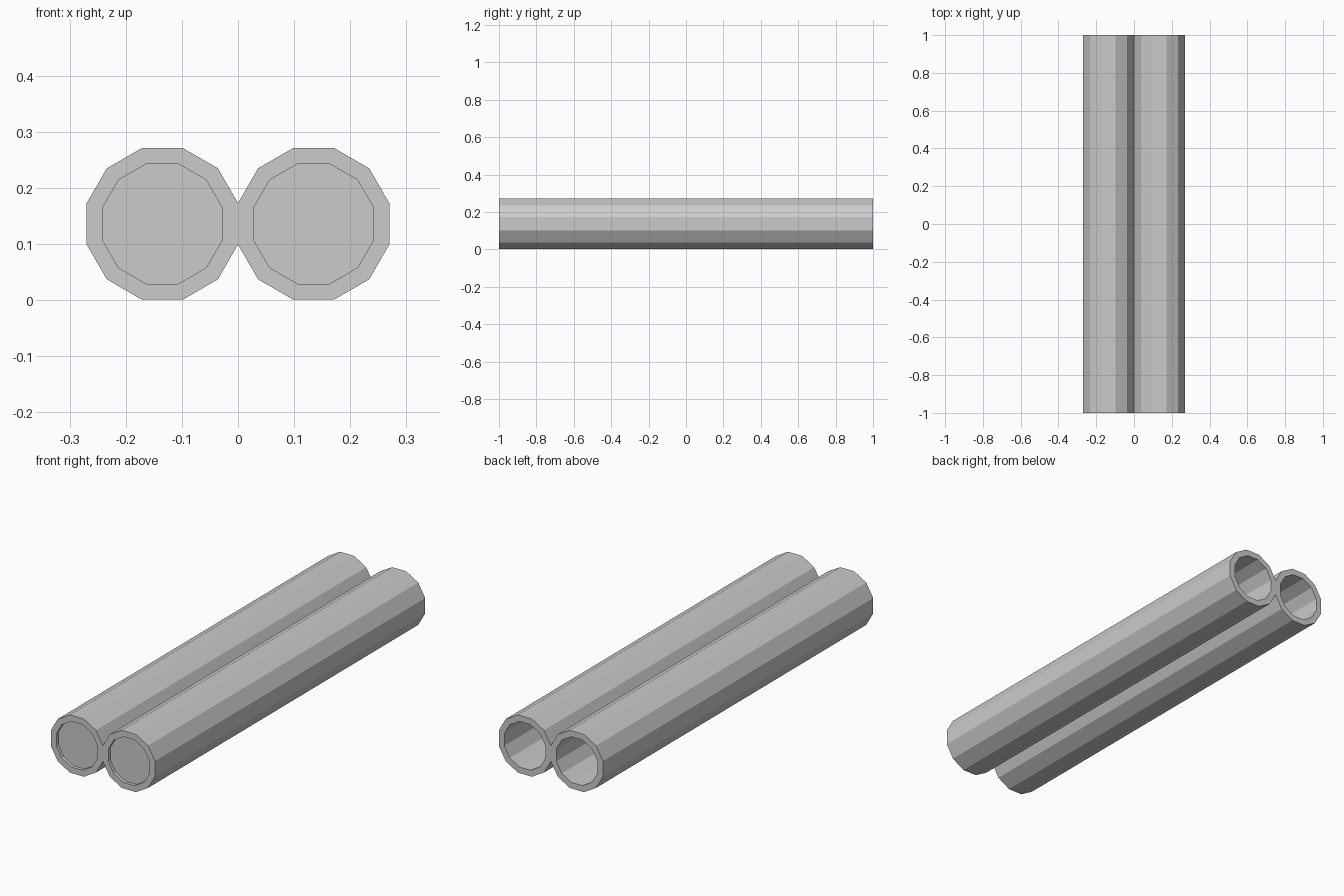
import bpy, bmesh, math

if "Cube" in bpy.data.objects:
    bpy.data.objects.remove(bpy.data.objects["Cube"])

SIDES = 12
APOTHEM = 0.1352          # outer flat-to-centre distance
BORE = 0.1068             # inner flat-to-centre distance
CX, CZ = 0.1348, 0.1358   # tube centre
FRONT, BACK = -1.0, 1.0
RECESS, CAP = 0.015, 0.01


def ring(bm, cx, apothem, y):
    """Twelve-sided ring with flats facing up, down, left and right."""
    r = apothem / math.cos(math.pi / SIDES)
    angles = [2 * math.pi * (i + 0.5) / SIDES for i in range(SIDES)]
    return [bm.verts.new((cx + r * math.cos(a), y, CZ + r * math.sin(a))) for a in angles]


def bridge(bm, a, b):
    for i in range(SIDES):
        j = (i + 1) % SIDES
        bm.faces.new((a[i], a[j], b[j], b[i]))


def finish(bm, name):
    bmesh.ops.recalc_face_normals(bm, faces=bm.faces)
    mesh = bpy.data.meshes.new(name)
    bm.to_mesh(mesh)
    bm.free()
    bpy.context.collection.objects.link(bpy.data.objects.new(name, mesh))


for side, cx in (("left", -CX), ("right", CX)):
    # hollow barrel: outer wall, back rim, bore, front rim
    bm = bmesh.new()
    loops = [ring(bm, cx, APOTHEM, FRONT), ring(bm, cx, APOTHEM, BACK),
             ring(bm, cx, BORE, BACK), ring(bm, cx, BORE, FRONT)]
    for k in range(4):
        bridge(bm, loops[k], loops[(k + 1) % 4])
    finish(bm, side + "_tube")

    # thin end cap set just inside the front opening
    bm = bmesh.new()
    a = ring(bm, cx, BORE, FRONT + RECESS)
    b = ring(bm, cx, BORE, FRONT + RECESS + CAP)
    bridge(bm, a, b)
    bm.faces.new(a)
    bm.faces.new(b)
    finish(bm, side + "_front_cap")
